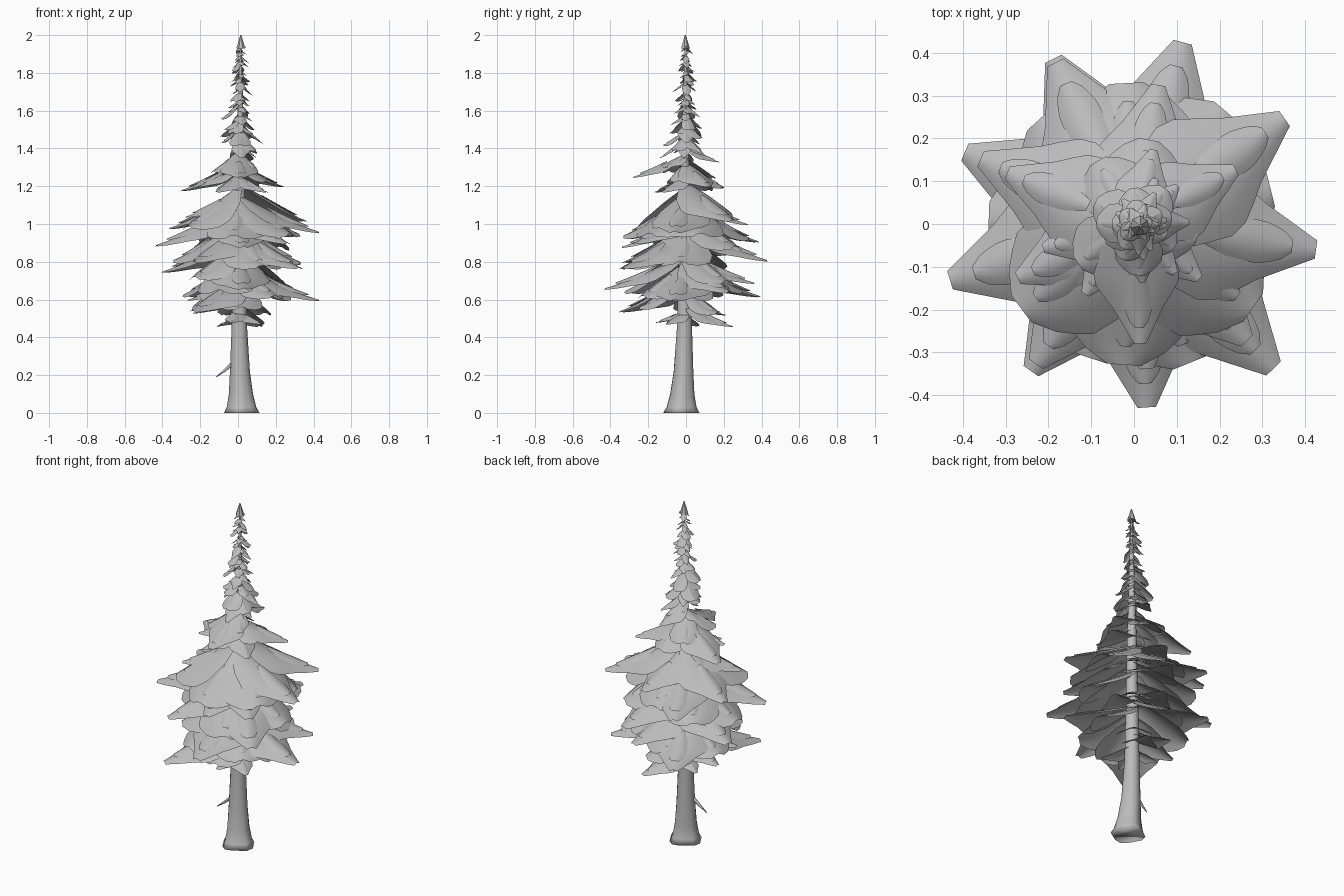
import bpy
import math
import random
from mathutils import Vector

random.seed(7)
cube = bpy.data.objects.get("Cube")
if cube:
    bpy.data.objects.remove(cube, do_unlink=True)

grey = bpy.data.materials.new("plain grey")
grey.use_nodes = True
tone = (0.5, 0.5, 0.5, 1)
grey.diffuse_color = tone
grey.node_tree.nodes["Principled BSDF"].inputs["Base Color"].default_value = tone


def make_object(name, verts, faces):
    mesh = bpy.data.meshes.new(name)
    mesh.from_pydata(verts, [], faces)
    mesh.materials.append(grey)
    mesh.update()
    for face in mesh.polygons:
        face.use_smooth = True
    obj = bpy.data.objects.new(name, mesh)
    bpy.context.collection.objects.link(obj)
    return obj


def interpolate(points, x):
    for (a, fa), (b, fb) in zip(points, points[1:]):
        if x <= b:
            return fa + (fb - fa) * max(0, x - a) / (b - a)
    return points[-1][1]


# Half width of a frond along its length, as a share of the length
POINTED = [(0, 0.09), (0.18, 0.28), (0.4, 0.36), (0.52, 0.34), (0.68, 0.22), (1, 0.05)]
ROUNDED = [(0, 0.1), (0.2, 0.32), (0.5, 0.47), (0.7, 0.45), (0.88, 0.31), (1, 0.12)]
NARROW = [(0, 0.04), (0.3, 0.1), (0.65, 0.12), (0.88, 0.085), (1, 0.035)]


class Foliage:
    """Collects drooping, arched fronds into one mesh."""

    def __init__(self, name, shift=0):
        self.name, self.shift, self.verts, self.faces = name, shift, [], []

    def sheet(self, angle, reach, tip, drop, shape, start=0, end=1, lift=0, rows=10, cols=6):
        base = len(self.verts)
        out = Vector((math.cos(angle), math.sin(angle), 0))
        side = Vector((-out.y, out.x, 0))
        for i in range(rows + 1):
            s = i / rows
            u = start + (end - start) * s
            half = interpolate(shape, s) * reach
            for j in range(cols + 1):
                v = 2 * j / cols - 1
                z = tip + drop * (1 - u) ** 1.15 - 0.38 * half * v * v + lift
                point = out * (u * reach) + side * (v * half)
                self.verts.append((point.x + self.shift, point.y, z))
        w = cols + 1
        for i in range(rows):
            for j in range(cols):
                a = base + i * w + j
                self.faces.append((a, a + w, a + w + 1, a + 1))

    def frond(self, degrees, reach, tip, shape=POINTED, slope=0.45):
        angle = math.radians(degrees)
        drop = slope * reach
        self.sheet(angle, reach, tip, drop, shape)
        self.sheet(angle, reach, tip, drop, NARROW, 0.36, 0.87, 0.03 * reach)

    def build(self):
        return make_object(self.name, self.verts, self.faces)


# Trunk: leaning slightly, flared and lobed at the foot
profile = [(0, 0.09), (0.03, 0.075), (0.1, 0.062), (0.22, 0.052), (0.45, 0.041),
           (0.8, 0.034), (1.2, 0.026), (1.6, 0.015), (1.96, 0.004)]
SIDES = 14
verts, faces = [], []
for z, radius in profile:
    flare = max(0, 1 - z / 0.3)
    cx, cy = 0.005 + 0.015 * flare + 0.005 * z, -0.01 - 0.015 * flare + 0.004 * z
    for k in range(SIDES):
        t = math.tau * k / SIDES
        r = radius * (1 + 0.09 * flare * math.cos(4 * t + 1))
        verts.append((cx + r * math.cos(t), cy + r * math.sin(t), z))
for i in range(len(profile) - 1):
    for k in range(SIDES):
        a, b = i * SIDES + k, i * SIDES + (k + 1) % SIDES
        faces.append((a, b, b + SIDES, a + SIDES))
faces.append(tuple(reversed(range(SIDES))))
make_object("trunk", verts, faces)


# Dead twig: small tapered tube
points = [(-0.03, -0.02, 0.26), (-0.07, -0.025, 0.225), (-0.115, -0.03, 0.19)]
curve = bpy.data.curves.new("low_twig", "CURVE")
curve.dimensions = "3D"
curve.bevel_depth = 0.011
curve.bevel_resolution = 1
spline = curve.splines.new("POLY")
spline.points.add(len(points) - 1)
for node, p, size in zip(spline.points, points, (1, 0.7, 0.2)):
    node.co = (*p, 1)
    node.radius = size
curve.materials.append(grey)
bpy.context.collection.objects.link(bpy.data.objects.new("low_twig", curve))

# Main boughs: direction in degrees, reach, tip height
lower = Foliage("lower_boughs")
for bough in [(65, 0.27, 0.46), (-40, 0.17, 0.47), (235, 0.42, 0.54), (170, 0.24, 0.53),
              (110, 0.22, 0.52), (260, 0.16, 0.48), (150, 0.13, 0.46), (-8, 0.43, 0.6),
              (116, 0.43, 0.62), (200, 0.28, 0.6), (35, 0.4, 0.64), (274, 0.43, 0.66),
              (75, 0.37, 0.69), (157, 0.43, 0.75), (314, 0.47, 0.77)]:
    lower.frond(*bough, POINTED, 0.42)
for bough in [(275, 0.25, 0.56), (50, 0.22, 0.53), (5, 0.28, 0.61), (310, 0.3, 0.62),
              (160, 0.3, 0.63), (100, 0.3, 0.65), (252, 0.33, 0.65), (45, 0.3, 0.7),
              (220, 0.3, 0.72)]:
    lower.frond(*bough, ROUNDED, 0.6)
lower.build()

middle = Foliage("middle_boughs")
for bough in [(75, 0.44, 0.81), (197, 0.45, 0.89), (235, 0.4, 0.8), (116, 0.42, 0.91),
              (-8, 0.43, 0.96), (275, 0.34, 0.88), (314, 0.38, 0.9), (157, 0.39, 0.98),
              (35, 0.43, 1.02), (80, 0.33, 1.0), (205, 0.3, 1.04)]:
    middle.frond(*bough, POINTED, 0.46)
for bough in [(355, 0.33, 0.8), (292, 0.35, 0.78), (50, 0.34, 0.88), (325, 0.34, 0.95),
              (93, 0.33, 0.93), (132, 0.33, 0.85), (178, 0.34, 0.81), (266, 0.33, 0.94),
              (14, 0.33, 0.95), (217, 0.33, 0.99)]:
    middle.frond(*bough, ROUNDED, 0.62)
middle.build()

upper = Foliage("upper_boughs")
for bough in [(158, 0.32, 1.18), (273, 0.28, 1.25), (28, 0.27, 1.2), (235, 0.2, 1.17),
              (320, 0.2, 1.17), (195, 0.22, 1.2), (75, 0.18, 1.33), (310, 0.15, 1.3)]:
    upper.frond(*bough)
for bough in [(80, 0.2, 1.2), (350, 0.15, 1.23), (120, 0.17, 1.25), (215, 0.16, 1.28)]:
    upper.frond(*bough, ROUNDED, 0.6)
upper.build()

# Crown: tiers of small, broad, hanging fronds shrinking to the tip
crown = Foliage("crown_fronds", 0.012)
reach_by_height = [(1.34, 0.13), (1.42, 0.11), (1.5, 0.11), (1.6, 0.078), (1.75, 0.06),
                   (1.9, 0.038), (1.96, 0.024)]
height, turn = 1.35, 0
while height < 1.95:
    reach = interpolate(reach_by_height, height)
    for k in range(4):
        crown.frond(turn + k * 90 + random.uniform(-25, 25),
                    reach * random.uniform(0.6, 1.1),
                    height + random.uniform(-0.02, 0.015),
                    random.choice((POINTED, ROUNDED)), random.uniform(0.6, 1))
    turn += 50
    height += 0.024 + 0.15 * reach
crown.build()

# Leading shoot at the very top
bpy.ops.mesh.primitive_cone_add(vertices=7, radius1=0.024, radius2=0.003, depth=0.07,
                                location=(0.015, -0.004, 1.965))
shoot = bpy.context.object
shoot.name = "leading_shoot"
shoot.data.materials.append(grey)
bpy.ops.object.shade_smooth_by_angle()
